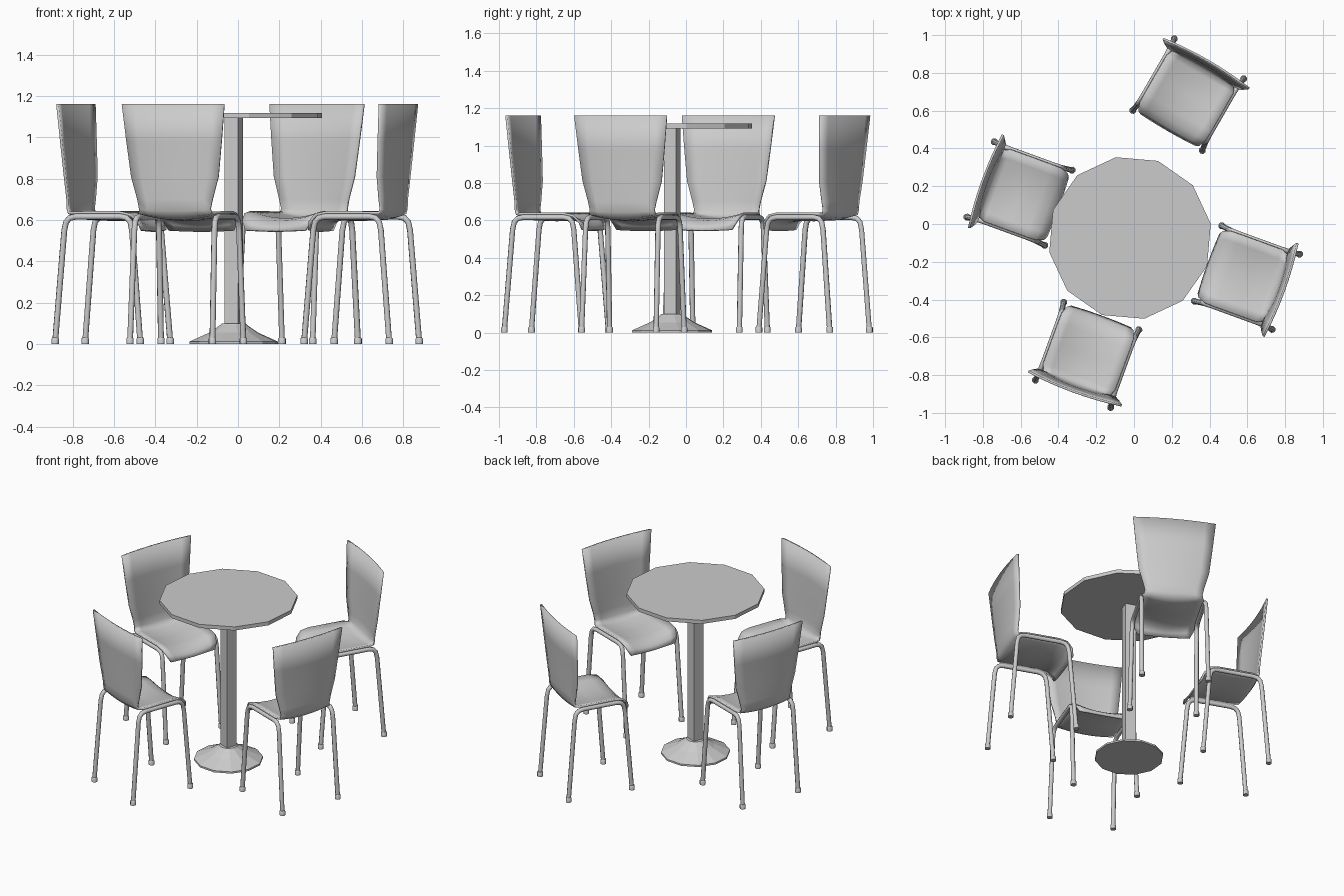
import bpy, bmesh
from math import radians, sin, cos, pi

if "Cube" in bpy.data.objects:
    bpy.data.objects.remove(bpy.data.objects["Cube"])

AX, AY = -0.021, -0.074  # table axis


def link(name, mesh):
    ob = bpy.data.objects.new(name, mesh)
    bpy.context.scene.collection.objects.link(ob)
    return ob


def lathe(name, rings, sides, start):
    """Stack of polygon rings (radius, z), capped at both ends."""
    bm = bmesh.new()
    loops = []
    for r, z in rings:
        loops.append([bm.verts.new((r * cos(start + 2 * pi * i / sides),
                                    r * sin(start + 2 * pi * i / sides), z))
                      for i in range(sides)])
    for a, b in zip(loops, loops[1:]):
        for i in range(sides):
            j = (i + 1) % sides
            bm.faces.new((a[i], a[j], b[j], b[i]))
    bm.faces.new(loops[0][::-1])
    bm.faces.new(loops[-1])
    me = bpy.data.meshes.new(name)
    bm.to_mesh(me)
    bm.free()
    return me


def shade(ob, angle):
    bpy.ops.object.select_all(action='DESELECT')
    ob.select_set(True)
    bpy.context.view_layer.objects.active = ob
    bpy.ops.object.shade_smooth_by_angle(angle=radians(angle))


# Table: twelve-sided top, square column, flared base
for name, rings, sides, deg in (
        ("table_top", [(0.434, 1.092), (0.434, 1.117)], 12, 10),
        ("table_column", [(0.0495, 0.08), (0.0495, 1.092)], 4, 25),
        ("table_base", [(0.217, 0), (0.217, 0.012), (0.12, 0.055), (0.066, 0.092), (0.058, 0.1)], 12, 10)):
    link(name, lathe(name, rings, sides, radians(deg))).location = (AX, AY, 0)


# Seat shell: rows of (y, z, half width, edge shift y, edge shift z)
ROWS = [(-0.207, 1.16, 0.263, 0.018, 0), (-0.196, 0.98, 0.244, 0.02, 0),
        (-0.186, 0.81, 0.224, 0.022, 0), (-0.182, 0.70, 0.193, 0.02, 0),
        (-0.176, 0.645, 0.183, 0.012, 0.008), (-0.158, 0.617, 0.188, 0.0, 0.018),
        (-0.125, 0.606, 0.203, 0, 0.03), (0.0, 0.601, 0.203, 0, 0.036),
        (0.11, 0.603, 0.203, 0, 0.034), (0.165, 0.592, 0.202, 0, 0.034),
        (0.20, 0.57, 0.188, 0, 0.02), (0.217, 0.546, 0.168, -0.006, 0.004)]
COLS = 8
bm = bmesh.new()
grid = []
for y, z, w, dy, dz in ROWS:
    row = []
    for i in range(COLS + 1):
        t = 2 * i / COLS - 1
        row.append(bm.verts.new((w * t, y + dy * t * t, z + dz * t * t)))
    grid.append(row)
for a, b in zip(grid, grid[1:]):
    for i in range(COLS):
        bm.faces.new((a[i], b[i], b[i + 1], a[i + 1]))
shell_mesh = bpy.data.meshes.new("seat_shell")
bm.to_mesh(shell_mesh)
bm.free()

# Side frame: bent tube forming an inverted U, leaning slightly inward
half = [(0.219, 0.212, 0.01), (0.174, 0.206, 0.55), (0.165, 0.205, 0.59),
        (0.146, 0.204, 0.61), (0.115, 0.203, 0.616)]
path = half + [(-y, x, z) for y, x, z in reversed(half)]
curve = bpy.data.curves.new("side_frame", 'CURVE')
curve.dimensions = '3D'
curve.bevel_depth = 0.0145
curve.bevel_resolution = 2
curve.use_fill_caps = True
spline = curve.splines.new('POLY')
spline.points.add(len(path) - 1)
for p, (y, x, z) in zip(spline.points, path):
    p.co = (x, y, z, 1)
source = link("side_frame_source", curve)
frame_mesh = bpy.data.meshes.new_from_object(
    source.evaluated_get(bpy.context.evaluated_depsgraph_get()))
bpy.data.objects.remove(source)

foot_mesh = lathe("foot_cap", [(0.019, 0), (0.019, 0.026), (0.015, 0.031)], 8, 0)

# Four chairs: name, position, rotation
CHAIRS = [("front", -0.248, -0.693, -20), ("right", 0.598, -0.284, 70),
          ("left", -0.606, 0.161, -110), ("back", 0.287, 0.685, 150)]
for k, (name, cx, cy, deg) in enumerate(CHAIRS):
    chair = link(name + "_chair", None)
    chair.location = (cx, cy, 0)
    chair.rotation_euler.z = radians(deg)
    shell = link(name + "_seat_and_back", shell_mesh)
    shell.parent = chair
    mod = shell.modifiers.new("thickness", 'SOLIDIFY')
    mod.thickness = 0.012
    mod.offset = 0
    parts = [shell]
    for s in (-1, 1):
        tube = link(name + "_side_frame", frame_mesh)
        tube.scale.x = s
        tube.parent = chair
        parts.append(tube)
        for e in (-1, 1):
            cap = link(name + "_foot_cap", foot_mesh)
            cap.location = (0.212 * s, 0.219 * e, 0)
            cap.parent = chair
            parts.append(cap)
    if k == 0:  # meshes are shared, so shading once is enough
        for ob in parts[:3]:
            shade(ob, 50)
